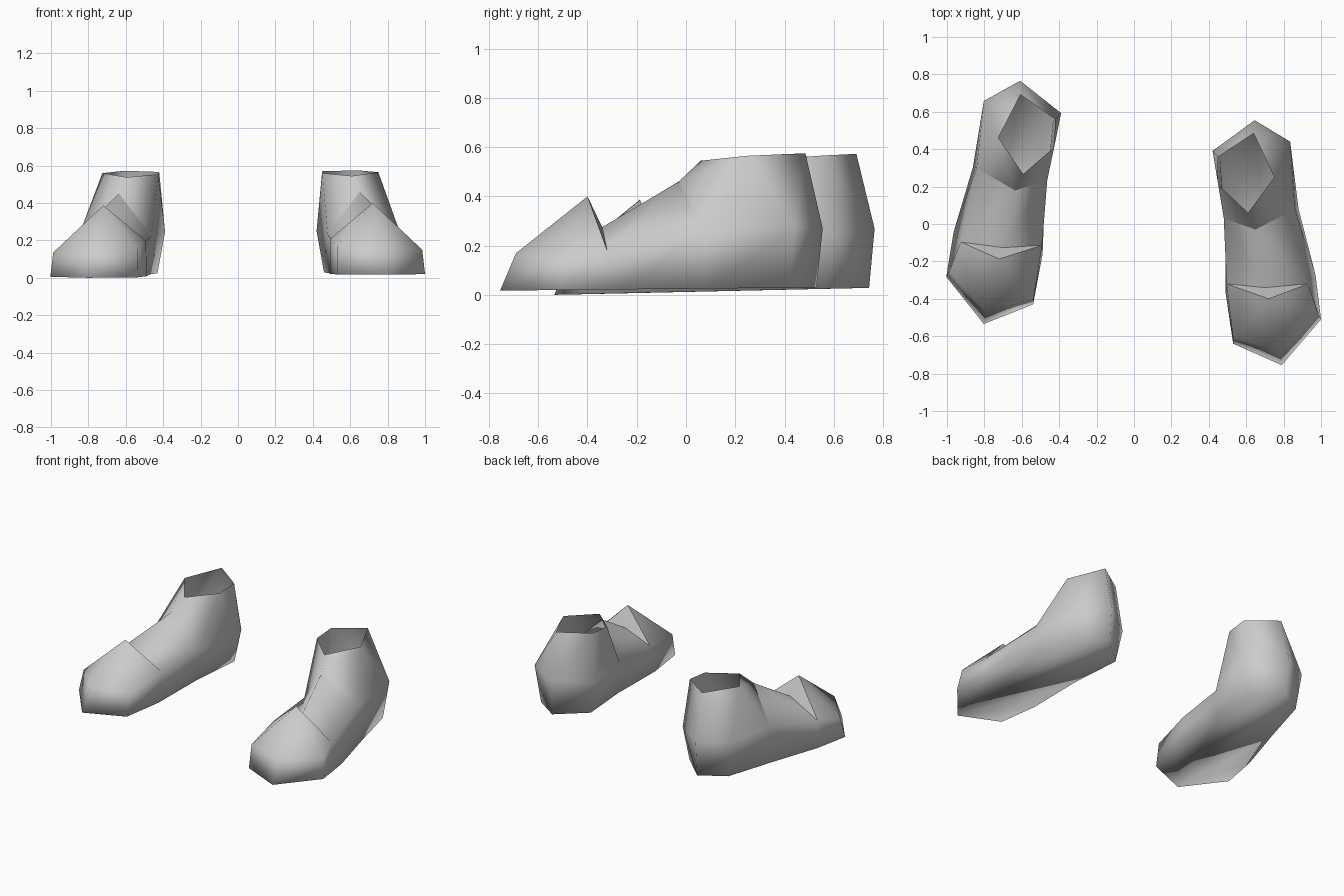
import bpy
import bmesh
from mathutils import Matrix

cube = bpy.data.objects.get("Cube")
if cube:
    bpy.data.objects.remove(cube, do_unlink=True)

# Single plain grey for both shoes
grey = bpy.data.materials.new("plain_grey")
grey.use_nodes = True
colour = (0.6, 0.6, 0.6, 1)
grey.diffuse_color = colour
bsdf = grey.node_tree.nodes["Principled BSDF"]
bsdf.inputs["Base Color"].default_value = colour
bsdf.inputs["Roughness"].default_value = 0.8

# Perimeter stations, counterclockwise seen from above
STATIONS = ["toe_tip", "toe_outer", "ball_outer", "arch_outer", "heel_outer",
            "heel_back", "heel_inner", "arch_inner", "ball_inner", "toe_inner"]

# Ground outline of the sole (x, y)
SOLE = [(.79, -.755), (1, -.51), (.97, -.27), (.88, .08), (.8, .42),
        (.64, .53), (.46, .37), (.49, .03), (.49, -.37), (.53, -.64)]

# Widest line around the foot
WAIST = [(.78, -.69, .17), (.985, -.48, .15), (.93, -.32, .18),
         (.86, .08, .26), (.835, .44, .28), (.645, .555, .27),
         (.42, .39, .25), (.48, .03, .23), (.495, -.32, .21),
         (.53, -.61, .17)]

# Ankle opening and the ridge points along the top of the foot
TOP = {"rim_front": (.61, .06, .545), "rim_outer": (.75, .25, .565),
       "rim_back": (.64, .485, .575), "rim_inner": (.45, .36, .57),
       "rim_side": (.45, .21, .56), "cap_peak": (.72, -.4, .4),
       "notch": (.7, -.34, .275), "ankle": (.65, -.03, .46)}

# Upper panels, listed by corner name
PANELS = [
    # toe cap
    "ball_inner toe_inner cap_peak", "toe_inner toe_tip cap_peak",
    "toe_tip toe_outer cap_peak", "toe_outer ball_outer cap_peak",
    # step behind the toe cap
    "ball_outer notch cap_peak", "notch ball_inner cap_peak",
    # instep
    "ball_outer arch_outer ankle notch", "notch ankle arch_inner ball_inner",
    # ankle shaft
    "ankle arch_outer rim_outer rim_front", "arch_outer heel_outer rim_outer",
    "heel_outer heel_back rim_back rim_outer",
    "heel_back heel_inner rim_inner rim_back",
    "heel_inner arch_inner rim_side rim_inner",
    "arch_inner ankle rim_front rim_side",
]

# Seams that stay crisp
SEAMS = ["cap_peak ball_outer", "cap_peak ball_inner", "notch ball_outer",
         "notch ball_inner", "ankle arch_outer", "ankle arch_inner"]


def make_shoe(name, placement):
    bm = bmesh.new()
    points = {n: bm.verts.new(p) for n, p in zip(STATIONS, WAIST)}
    points.update({n: bm.verts.new(p) for n, p in TOP.items()})
    sole = [bm.verts.new((x, y, .025 + .01 * y)) for x, y in SOLE]
    waist = [points[n] for n in STATIONS]

    # Side walls and sole
    count = len(sole)
    for i in range(count):
        j = (i + 1) % count
        bm.faces.new((sole[i], sole[j], waist[j], waist[i]))
    bm.faces.new(sole[::-1])

    # Upper panels, open at the ankle
    for panel in PANELS:
        bm.faces.new([points[n] for n in panel.split()])
    for face in bm.faces:
        face.smooth = True
    for seam in SEAMS:
        a, b = (points[n] for n in seam.split())
        bm.edges.get((a, b)).smooth = False

    # Place the shoe, keeping faces outward when mirrored
    bm.transform(placement)
    if placement.determinant() < 0:
        bmesh.ops.reverse_faces(bm, faces=bm.faces[:])
    mesh = bpy.data.meshes.new(name)
    bm.to_mesh(mesh)
    bm.free()
    mesh.materials.append(grey)
    shoe = bpy.data.objects.new(name, mesh)
    bpy.context.collection.objects.link(shoe)


make_shoe("left_shoe", Matrix.Identity(4))

# The right shoe is mirrored, a step behind and slightly turned
mirror = Matrix.Scale(-1, 4, (1, 0, 0))
turn = Matrix.Rotation(-.038, 4, "Z") @ Matrix.Rotation(.012, 4, "X")
make_shoe("right_shoe", Matrix.Translation((.015, .19, -.008)) @ turn @ mirror)
